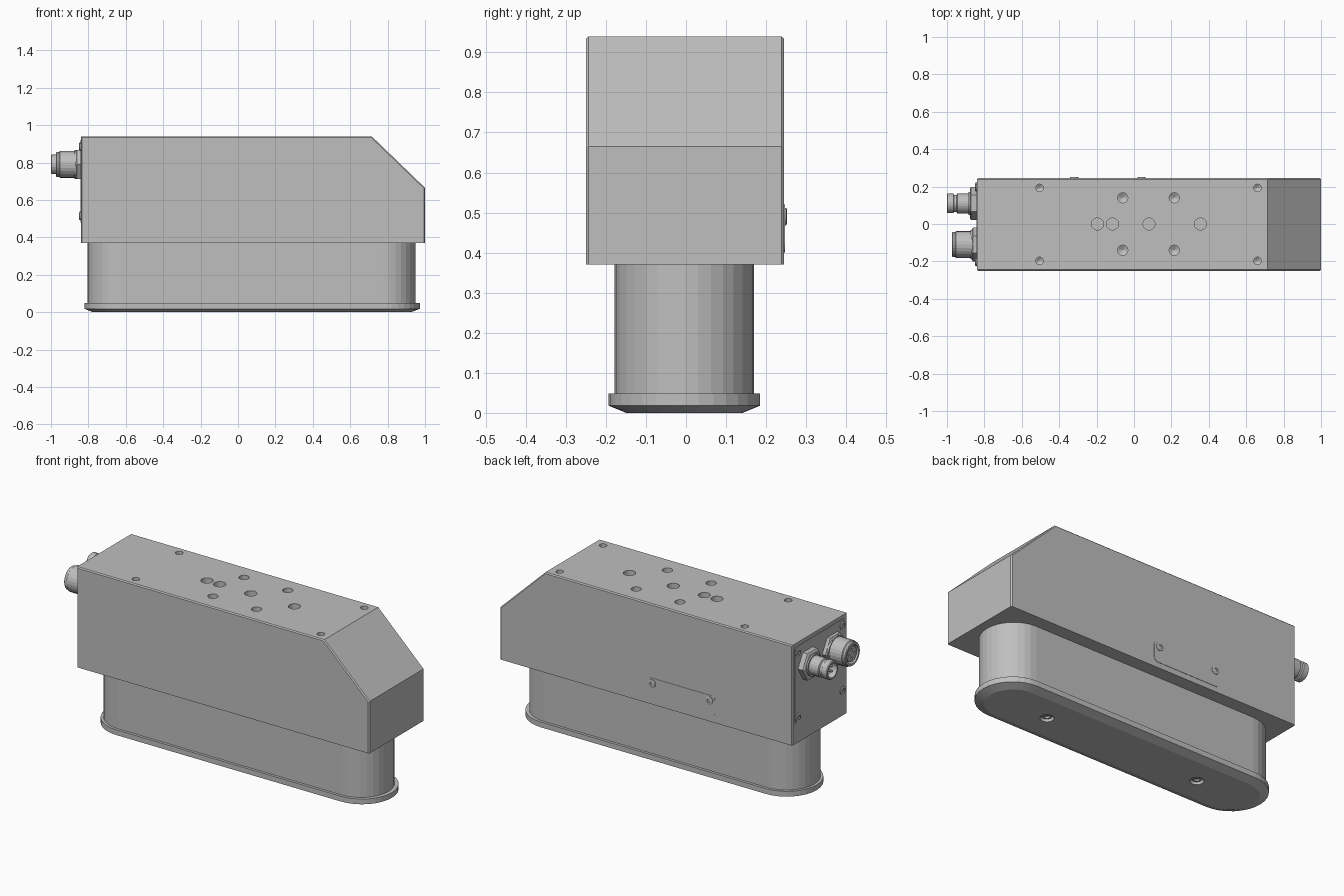
import bpy, bmesh
from math import sin, cos, pi
from mathutils import Vector

cube = bpy.data.objects.get("Cube")
if cube:
    bpy.data.objects.remove(cube, do_unlink=True)

grey = bpy.data.materials.new("machined grey")
grey.use_nodes = True
grey.diffuse_color = (0.52, 0.52, 0.52, 1)
grey.node_tree.nodes["Principled BSDF"].inputs["Base Color"].default_value = (0.52, 0.52, 0.52, 1)


def finish(name, bm):
    bmesh.ops.recalc_face_normals(bm, faces=bm.faces[:])
    mesh = bpy.data.meshes.new(name)
    bm.to_mesh(mesh)
    bm.free()
    mesh.materials.append(grey)
    ob = bpy.data.objects.new(name, mesh)
    bpy.context.scene.collection.objects.link(ob)
    return ob


def loft(name, rings):
    """Join equal rings of points into a capped solid."""
    bm = bmesh.new()
    loops = [[bm.verts.new(p) for p in ring] for ring in rings]
    for a, b in zip(loops, loops[1:]):
        n = len(a)
        for i in range(n):
            j = (i + 1) % n
            bm.faces.new((a[i], a[j], b[j], b[i]))
    bm.faces.new(loops[0])
    bm.faces.new(loops[-1])
    return finish(name, bm)


def lathe(name, origin, axis, profile, sides=24):
    """Revolve (distance, radius) pairs about an axis."""
    turn = Vector(axis).to_track_quat('Z', 'Y')
    rings = []
    for d, r in profile:
        angles = [2 * pi * i / sides for i in range(sides)]
        rings.append([Vector(origin) + turn @ Vector((r * cos(t), r * sin(t), d)) for t in angles])
    return loft(name, rings)


def stadium(x0, x1, y, r, z, steps=16):
    pts = []
    for cx, start in ((x1 - r, -pi / 2), (x0 + r, pi / 2)):
        for i in range(steps + 1):
            t = start + pi * i / steps
            pts.append((cx + r * cos(t), y + r * sin(t), z))
    return pts


def rounded_plate(name, origin, u, v, n, w, h, r, thick):
    """Thin plate with rounded corners, spanned by directions u and v."""
    o, u, v, n = map(Vector, (origin, u, v, n))
    flat = []
    for k, (sx, sy) in enumerate(((1, 1), (-1, 1), (-1, -1), (1, -1))):
        for i in range(5):
            t = pi / 2 * (k + i / 4)
            flat.append((sx * (w / 2 - r) + r * cos(t), sy * (h / 2 - r) + r * sin(t)))
    return loft(name, [[o + u * a + v * b + n * d for a, b in flat] for d in (-0.01, thick)])


def cut(target, cutters):
    for c in cutters:
        m = target.modifiers.new("cut", 'BOOLEAN')
        m.operation = 'DIFFERENCE'
        m.solver = 'EXACT'
        m.object = c
    deps = bpy.context.evaluated_depsgraph_get()
    mesh = bpy.data.meshes.new_from_object(target.evaluated_get(deps))
    target.modifiers.clear()
    target.data = mesh
    for c in cutters:
        bpy.data.objects.remove(c, do_unlink=True)


def screw(name, origin, axis, r, h):
    """Low domed head with a hexagon socket."""
    lathe(name, origin, axis, [(-0.004, r), (h * 0.6, r), (h, r * 0.8), (h, r * 0.5), (h * 0.2, r * 0.45)], 18)


# Housing with the sloped end and finely broken side edges
outline = [(-0.84, 0.37), (1, 0.37), (1, 0.665), (0.715, 0.94), (-0.84, 0.94)]
housing = loft("housing", [[(x, y, z) for x, z in outline] for y in (-0.25, 0.245)])
bm = bmesh.new()
bm.from_mesh(housing.data)
rim = [e for e in bm.edges if abs(e.verts[0].co.y - e.verts[1].co.y) < 0.01
       and max(v.co.z for v in e.verts) > 0.38]
bmesh.ops.bevel(bm, geom=rim, offset=0.006, segments=1, affect='EDGES')
bm.to_mesh(housing.data)
bm.free()

# Holes in the top face: plain, threaded with conical ends, and corner fixings
TOP = 0.94
holes = []
for x in (-0.195, -0.115, 0.08, 0.355):
    holes.append(lathe("plain_hole", (x, 0, TOP), (0, 0, -1), [(-0.02, 0.032), (0.06, 0.032)]))
for s in (-1, 1):
    for x in (-0.06, 0.215):
        holes.append(lathe("threaded_hole", (x, s * 0.14, TOP), (0, 0, -1),
                           [(-0.02, 0.027), (0.07, 0.027), (0.085, 0.002)]))
    for x in (-0.505, 0.66):
        holes.append(lathe("corner_hole", (x, s * 0.195 - 0.002, TOP), (0, 0, -1),
                           [(-0.02, 0.02), (0.06, 0.02), (0.072, 0.002)]))
cut(housing, holes)

# Long rounded lower body and its foot flange
CY = -0.004
lower_body = loft("lower_body", [stadium(-0.805, 0.95, CY, 0.174, z) for z in (0.04, 0.38)])
flange = loft("foot_flange", [
    stadium(-0.775, 0.925, CY, 0.145, 0),
    stadium(-0.82, 0.972, CY, 0.189, 0.018),
    stadium(-0.82, 0.972, CY, 0.189, 0.048)])
sinks = [lathe("sink", (x, CY, 0), (0, 0, 1), [(-0.01, 0.038), (0.02, 0.03)]) for x in (-0.41, 0.56)]
cut(flange, sinks)
for x in (-0.41, 0.56):
    screw("foot_screw", (x, CY, 0.02), (0, 0, -1), 0.028, 0.012)

# Label plate on the back with two screws
rounded_plate("label_plate", (-0.14, 0.245, 0.46), (1, 0, 0), (0, 0, 1), (0, 1, 0), 0.43, 0.12, 0.025, 0.002)
for x in (-0.32, 0.04):
    screw("label_screw", (x, 0.247, 0.49), (0, 1, 0), 0.022, 0.005)

# Connector panel on the end with corner screws
END = -0.84
rounded_plate("connector_panel", (END, -0.002, 0.70), (0, 1, 0), (0, 0, 1), (-1, 0, 0), 0.45, 0.44, 0.01, 0.003)
for y in (-0.202, 0.198):
    for z in (0.515, 0.885):
        screw("panel_screw", (END - 0.003, y, z), (-1, 0, 0), 0.023, 0.006)

# Two round connectors: hexagon nut, hollow barrel, pins or insert
OUT = (-1, 0, 0)
plug, socket = (END, 0.11, 0.79), (END, -0.11, 0.79)
lathe("plug_nut", plug, OUT, [(0, 0.088), (0.032, 0.088), (0.038, 0.078)], 6)
lathe("plug_barrel", plug, OUT, [
    (0.03, 0.062), (0.046, 0.062), (0.046, 0.053), (0.105, 0.053), (0.109, 0.046), (0.122, 0.046),
    (0.126, 0.052), (0.156, 0.052), (0.16, 0.048), (0.16, 0.041), (0.09, 0.041)])
for a in range(4):
    t = pi / 4 + a * pi / 2
    lathe("plug_pin", (END, 0.11 + 0.02 * cos(t), 0.79 + 0.02 * sin(t)), OUT,
          [(0.085, 0.007), (0.143, 0.007), (0.148, 0.003)], 10)
lathe("socket_nut", socket, OUT, [(0, 0.09), (0.022, 0.09), (0.028, 0.08)], 6)
lathe("socket_barrel", socket, OUT, [
    (0.02, 0.078), (0.034, 0.078), (0.034, 0.072), (0.112, 0.072), (0.116, 0.067), (0.128, 0.067),
    (0.132, 0.064), (0.132, 0.052), (0.1, 0.052)])
insert = lathe("socket_insert", socket, OUT, [(0.09, 0.043), (0.127, 0.043)])
cut(insert, [lathe("pin_hole", (END, -0.11 + 0.024 * cos(a * pi / 2), 0.79 + 0.024 * sin(a * pi / 2)), OUT,
                   [(0.105, 0.008), (0.14, 0.008)], 10) for a in range(4)])
